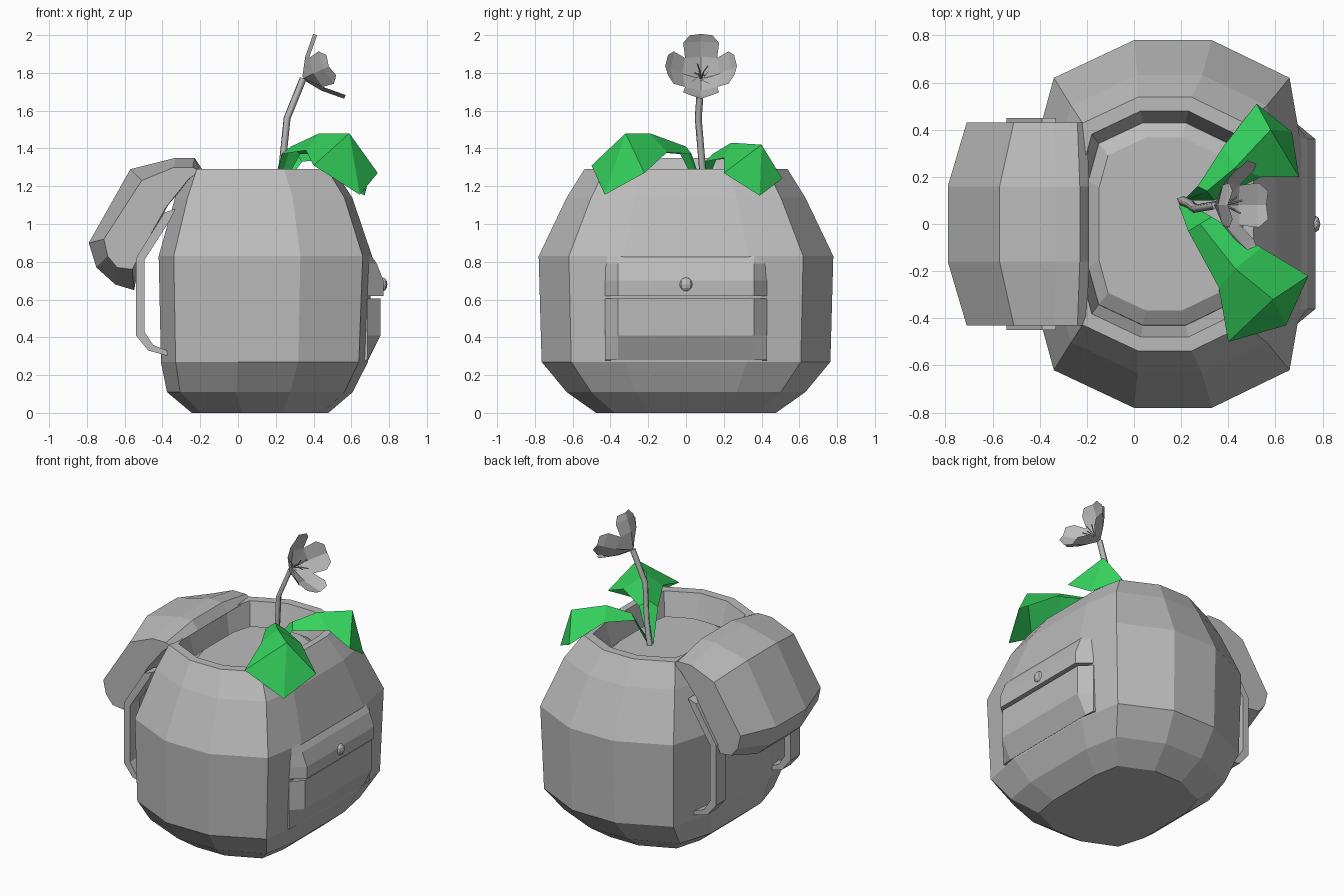
import bpy, bmesh, math
from mathutils import Vector

cube = bpy.data.objects.get("Cube")
if cube:
    bpy.data.objects.remove(cube, do_unlink=True)


def material(name, color):
    m = bpy.data.materials.new(name)
    m.use_nodes = True
    m.diffuse_color = color
    m.node_tree.nodes["Principled BSDF"].inputs["Base Color"].default_value = color
    return m


GREY = material("plain grey", (0.5, 0.5, 0.5, 1))
GREEN = material("leaf green", (0.035, 0.65, 0.11, 1))


def loft(name, rings, mat=GREY, closed=True):
    """Skin a list of equal-length rings; closed rings also get end caps."""
    bm = bmesh.new()
    rows = [[bm.verts.new(p) for p in ring] for ring in rings]
    n = len(rows[0])
    for a, b in zip(rows, rows[1:]):
        for i in range(n if closed else n - 1):
            j = (i + 1) % n
            bm.faces.new((a[i], a[j], b[j], b[i]))
    if closed:
        bm.faces.new(rows[0][::-1])
        bm.faces.new(rows[-1])
    else:
        bmesh.ops.remove_doubles(bm, verts=bm.verts, dist=0.0005)
    bmesh.ops.recalc_face_normals(bm, faces=bm.faces)
    mesh = bpy.data.meshes.new(name)
    bm.to_mesh(mesh)
    bm.free()
    mesh.materials.append(mat)
    obj = bpy.data.objects.new(name, mesh)
    bpy.context.collection.objects.link(obj)
    return obj


def tube(name, points, radius):
    """Thin four-sided rod along a path."""
    curve = bpy.data.curves.new(name, "CURVE")
    curve.dimensions = "3D"
    curve.bevel_depth = radius
    curve.bevel_resolution = 0
    curve.use_fill_caps = True
    spline = curve.splines.new("POLY")
    spline.points.add(len(points) - 1)
    for p, co in zip(spline.points, points):
        p.co = (*co, 1)
    curve.materials.append(GREY)
    obj = bpy.data.objects.new(name, curve)
    bpy.context.collection.objects.link(obj)
    bpy.ops.object.select_all(action="DESELECT")
    obj.select_set(True)
    bpy.context.view_layer.objects.active = obj
    bpy.ops.object.convert(target="MESH")


# Round pack body with hollow rim and a raised soil pad
half = [(-0.57, 0.33), (-0.49, 0.62), (-0.15, 0.78), (0.18, 0.78), (0.51, 0.62), (0.56, 0.33)]
plan = half + [(x, -y) for x, y in reversed(half)]


def plan_ring(z, cx, sx, sy):
    return [(cx + x * sx, y * sy, z) for x, y in plan]


body_levels = [(0, 0.12, 0.64, 0.61), (0.11, 0.12, 0.87, 0.81), (0.27, 0.145, 0.97, 0.98),
               (0.83, 0.15, 1, 1), (1.14, 0.14, 0.83, 0.81), (1.29, 0.12, 0.69, 0.69),
               (1.29, 0.12, 0.61, 0.615), (1.12, 0.12, 0.55, 0.55)]
loft("pack_body", [plan_ring(*lv) for lv in body_levels])
loft("soil_pad", [plan_ring(1.1, 0.12, 0.56, 0.56), plan_ring(1.13, 0.12, 0.55, 0.55),
                  plan_ring(1.17, 0.12, 0.47, 0.47)])

# Thick open lid folded over the back
lid_mid = [(-0.19, 1.29), (-0.23, 1.35), (-0.33, 1.35), (-0.57, 1.29), (-0.79, 0.9),
           (-0.75, 0.77), (-0.65, 0.68), (-0.55, 0.65), (-0.52, 0.82), (-0.37, 1.1), (-0.25, 1.24)]
lid_end = [(-0.2, 1.28), (-0.24, 1.3), (-0.34, 1.3), (-0.51, 1.23), (-0.71, 0.92),
           (-0.69, 0.83), (-0.64, 0.77), (-0.56, 0.76), (-0.51, 0.86), (-0.38, 1.09), (-0.26, 1.24)]
loft("open_lid", [[(x, y, z) for x, z in prof] for y, prof in
                  ((-0.43, lid_end), (-0.16, lid_mid), (0.16, lid_mid), (0.43, lid_end))])

# Shoulder straps
strap = [(-0.33, 1.08), (-0.39, 1.06), (-0.54, 0.82), (-0.54, 0.41), (-0.475, 0.33), (-0.345, 0.295),
         (-0.35, 0.32), (-0.45, 0.36), (-0.495, 0.43), (-0.495, 0.81), (-0.36, 1.02)]
for side, s in (("left", 1), ("right", -1)):
    loft(side + "_strap", [[(x, s * y, z) for x, z in strap] for y in (0.35, 0.45)])


# Pocket and its flap, with ends tapering into the body
def pocket(name, profile, inner, outer):
    rings = []
    for y in (-outer, -inner, inner, outer):
        limit = 0.685 if abs(y) == outer else 1
        rings.append([(min(x, limit), y, z) for x, z in profile])
    loft(name, rings)


pocket("front_pocket", [(0.6, 0.27), (0.69, 0.28), (0.755, 0.41), (0.755, 0.605), (0.6, 0.605)], 0.36, 0.43)
pocket("pocket_flap", [(0.6, 0.85), (0.7, 0.84), (0.735, 0.79), (0.77, 0.7), (0.77, 0.62), (0.6, 0.62)],
       0.36, 0.43)
bpy.ops.mesh.primitive_uv_sphere_add(segments=8, ring_count=6, radius=0.037, location=(0.765, 0, 0.68))
button = bpy.context.object
button.name = "pocket_button"
button.scale.x = 0.7
button.data.materials.append(GREY)

# Drooping leaves: rows of left edge, midrib, right edge
base = [(0.19, 0.08, 1.16), (0.2, 0.09, 1.16), (0.21, 0.1, 1.16)]
loft("right_leaf", [base,
                    [(0.23, -0.03, 1.37), (0.28, 0, 1.41), (0.33, 0.03, 1.37)],
                    [(0.36, -0.27, 1.39), (0.43, -0.19, 1.48), (0.54, -0.1, 1.38)],
                    [(0.4, -0.5, 1.31), (0.59, -0.32, 1.48), (0.74, -0.22, 1.27)],
                    [(0.645, -0.43, 1.155)] * 3], GREEN, False)
loft("left_leaf", [base,
                   [(0.27, 0.16, 1.34), (0.31, 0.14, 1.37), (0.34, 0.1, 1.33)],
                   [(0.38, 0.33, 1.36), (0.43, 0.24, 1.43), (0.54, 0.2, 1.35)],
                   [(0.52, 0.51, 1.24), (0.58, 0.4, 1.42), (0.7, 0.2, 1.27)],
                   [(0.67, 0.39, 1.15)] * 3], GREEN, False)

# Flower stem, four cupped petals and stamens
heart = Vector((0.345, 0.08, 1.77))
tube("flower_stem", [(0.2, 0.1, 1.16), (0.235, 0.085, 1.32), (0.26, 0.065, 1.56), heart], 0.02)
axis = Vector((0.9, 0, 0.43)).normalized()
up = Vector((-0.43, 0, 0.9)).normalized()
side = axis.cross(up)
petal_rows = [(0.01, 0, 0.015), (0.1, 0.06, 0.085), (0.16, 0.12, 0.095), (0.19, 0.15, 0.06)]
for k in range(4):
    t = k * math.pi / 2
    radial = up * math.cos(t) + side * math.sin(t)
    across = axis.cross(radial)
    loft(f"petal_{k + 1}", [[heart + radial * (r + 0.015 * abs(e) * -1) + axis * (h + 0.015 * abs(e))
                             + across * w * e for e in (-1, 0, 1)] for r, h, w in petal_rows], GREY, False)
    spread = radial * 0.035 + across * 0.02
    tube(f"stamen_{k + 1}", [heart, heart + axis * 0.07 + spread * 0.4, heart + axis * 0.11 + spread], 0.004)
